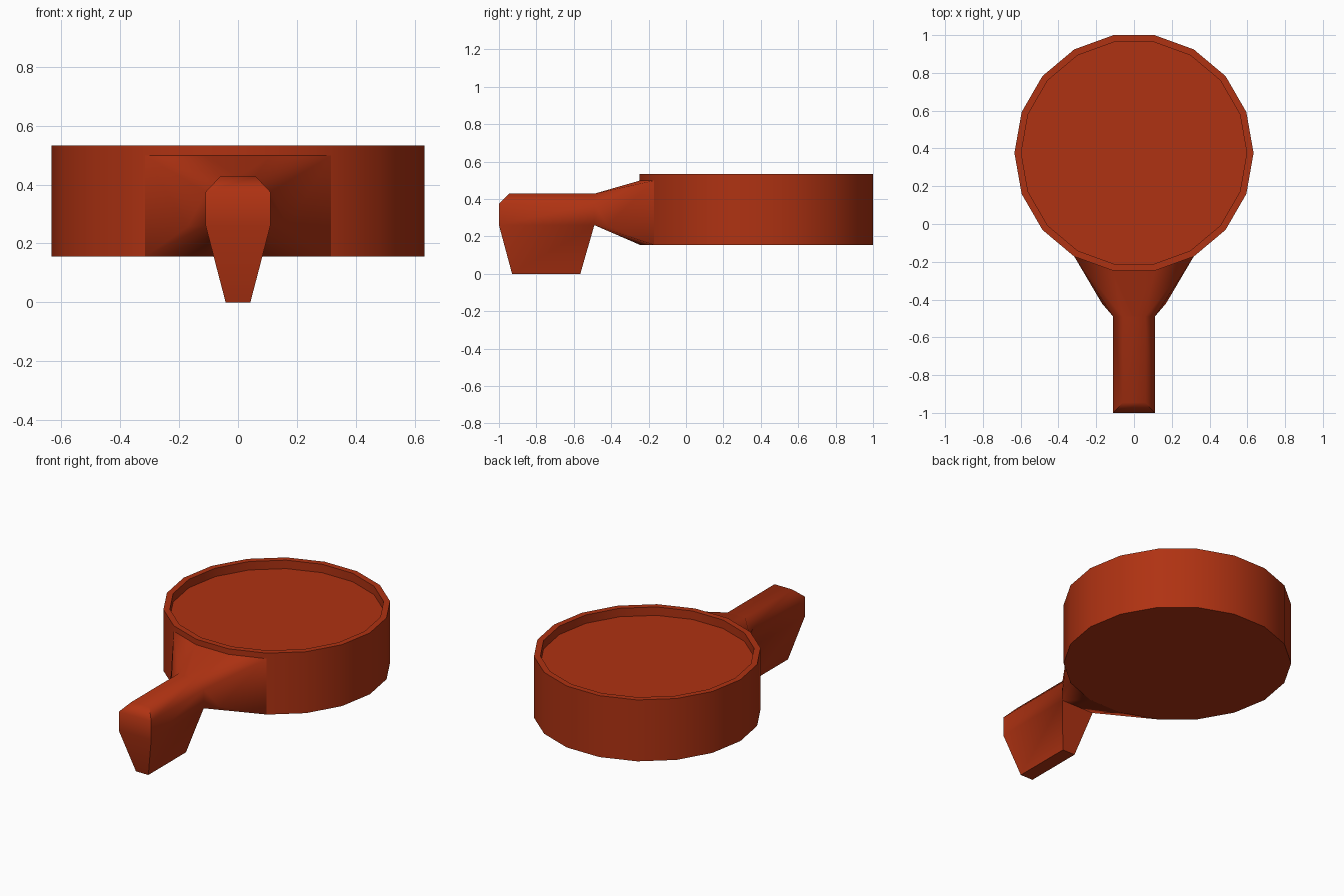
import bpy, bmesh
from math import cos, sin, pi, radians

if "Cube" in bpy.data.objects:
    bpy.data.objects.remove(bpy.data.objects["Cube"], do_unlink=True)

rust = bpy.data.materials.new("rust_red")
rust.use_nodes = True
rust.diffuse_color = (0.43, 0.032, 0.006, 1)
rust.node_tree.nodes["Principled BSDF"].inputs["Base Color"].default_value = rust.diffuse_color


def loft(bm, rings):
    """Skin a stack of equal point rings and cap both ends."""
    loops = [[bm.verts.new(p) for p in ring] for ring in rings]
    for low, high in zip(loops, loops[1:]):
        for i in range(len(low)):
            j = (i + 1) % len(low)
            bm.faces.new((low[i], low[j], high[j], high[i]))
    bm.faces.new(loops[0][::-1])
    bm.faces.new(loops[-1])


def finish(bm, name, angle):
    bmesh.ops.remove_doubles(bm, verts=bm.verts, dist=0.0005)
    bmesh.ops.recalc_face_normals(bm, faces=bm.faces)
    mesh = bpy.data.meshes.new(name)
    bm.to_mesh(mesh)
    bm.free()
    mesh.materials.append(rust)
    obj = bpy.data.objects.new(name, mesh)
    bpy.context.collection.objects.link(obj)
    bpy.ops.object.select_all(action='DESELECT')
    obj.select_set(True)
    bpy.context.view_layer.objects.active = obj
    bpy.ops.object.shade_smooth_by_angle(angle=radians(angle))


# Round dish: outer wall, thin rim and recessed floor
SIDES, RADIUS, CENTRE_Y, BASE, TOP = 18, 0.633, 0.376, 0.155, 0.532


def circle(r, z):
    return [(r * cos(2 * pi * i / SIDES), CENTRE_Y + r * sin(2 * pi * i / SIDES), z)
            for i in range(SIDES)]


bm = bmesh.new()
loft(bm, [circle(RADIUS, BASE), circle(RADIUS, TOP),
          circle(0.597, TOP), circle(0.597, 0.48)])
finish(bm, "dish", 40)

# Handle: tapered grip with chamfered top; half width, front y, back y, z
BACK = -0.49
grip = [(0.042, -0.93, -0.565, 0), (0.11, -1, BACK, 0.26),
        (0.11, -1, BACK, 0.375), (0.06, -0.945, BACK, 0.428)]
bm = bmesh.new()
loft(bm, [[(-w, f, z), (w, f, z), (w, b, z), (-w, b, z)] for w, f, b, z in grip])

# Open the upper back of the grip where the neck joins it
joined = [f for f in bm.faces
          if all(abs(v.co.y - BACK) < 0.001 for v in f.verts)]
bmesh.ops.delete(bm, geom=joined, context='FACES')

# Neck: flares from the grip onto three facets of the dish
FRONT_Y = CENTRE_Y - RADIUS * sin(radians(80))
SIDE_Y = CENTRE_Y - RADIUS * sin(radians(60))
for side in (1, -1):
    def v(x, y, z):
        return bm.verts.new((side * x, y, z))

    def face(*points):
        bm.faces.new([v(*p) for p in points])

    crest, shoulder, under = [(w, BACK, z) for w, f, b, z in grip[:0:-1]]
    elbow = (0.17, -0.42, 0.258)
    top_in, top_out = (0.11, FRONT_Y, 0.498), (0.316, SIDE_Y, 0.498)
    low_in, low_out = (0.11, FRONT_Y, BASE), (0.316, SIDE_Y, BASE)
    face((0, BACK, crest[2]), crest, top_in, (0, FRONT_Y, top_in[2]))
    face(crest, shoulder, top_out)
    face(crest, top_out, top_in)
    face(shoulder, under, elbow)
    face(shoulder, elbow, top_out)
    face(elbow, low_out, top_out)
    face(under, low_out, elbow)
    face(under, low_in, low_out)
    face((0, BACK, under[2]), (0, FRONT_Y, BASE), low_in, under)
finish(bm, "handle", 50)
